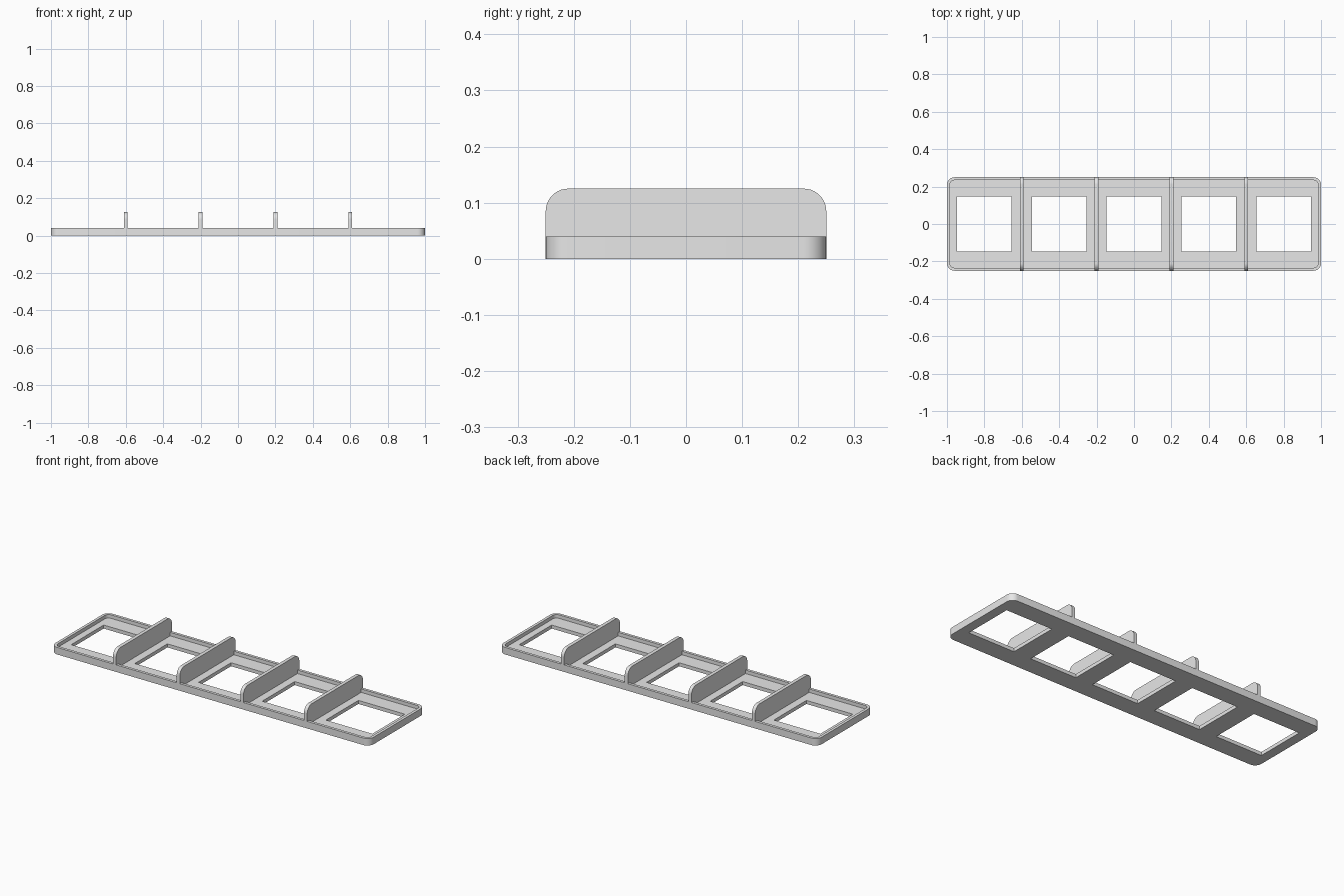
import bpy, bmesh, math
from mathutils import Matrix, Vector

LENGTH, DEPTH, BASE_H = 2.0, 0.5, 0.04
FLOOR, RIM, CORNER = 0.02, 0.016, 0.04
CELLS, WINDOW = 5, 0.292
PITCH = LENGTH / CELLS
DIVIDER_T, DIVIDER_TOP = 0.02, 0.125

cube = bpy.data.objects.get("Cube")
if cube:
    bpy.data.objects.remove(cube, do_unlink=True)

grey = bpy.data.materials.new("light grey plastic")
grey.use_nodes = True
grey.diffuse_color = (0.8, 0.8, 0.8, 1)
grey.node_tree.nodes["Principled BSDF"].inputs["Base Color"].default_value = grey.diffuse_color


def rounded_rect(w, h, radii, steps=10):
    """Outline counter-clockwise from the upper right corner, one radius per corner."""
    pts = []
    signs = [(1, 1), (-1, 1), (-1, -1), (1, -1)]
    for i, ((sx, sy), r) in enumerate(zip(signs, radii)):
        cx, cy = sx * (w / 2 - r), sy * (h / 2 - r)
        for k in range(steps + 1 if r else 1):
            a = math.radians(90 * (i + k / steps))
            pts.append((cx + r * math.cos(a), cy + r * math.sin(a)))
    return pts


def prism(name, outline, height, matrix):
    """Extrude an outline along its local z axis."""
    bm = bmesh.new()
    face = bm.faces.new([bm.verts.new((x, y, 0)) for x, y in outline])
    top = bmesh.ops.extrude_face_region(bm, geom=[face])
    verts = [g for g in top["geom"] if isinstance(g, bmesh.types.BMVert)]
    bmesh.ops.translate(bm, vec=Vector((0, 0, height)), verts=verts)
    bmesh.ops.recalc_face_normals(bm, faces=bm.faces)
    bm.transform(matrix)
    mesh = bpy.data.meshes.new(name)
    bm.to_mesh(mesh)
    bm.free()
    mesh.materials.append(grey)
    obj = bpy.data.objects.new(name, mesh)
    bpy.context.collection.objects.link(obj)
    return obj


def activate(obj):
    bpy.ops.object.select_all(action="DESELECT")
    obj.select_set(True)
    bpy.context.view_layer.objects.active = obj


def cut(target, cutter):
    """Subtract the cutter and remove it."""
    cutter.hide_render = True
    mod = target.modifiers.new("cut", "BOOLEAN")
    mod.operation, mod.solver, mod.object = "DIFFERENCE", "EXACT", cutter
    activate(target)
    bpy.ops.object.modifier_apply(modifier=mod.name)
    bpy.data.objects.remove(cutter, do_unlink=True)


def smooth(obj):
    activate(obj)
    bpy.ops.object.shade_smooth_by_angle(angle=math.radians(30))


# Tray with a shallow recess inside a thin rim
tray = prism("tray", rounded_rect(LENGTH, DEPTH, [CORNER] * 4), BASE_H, Matrix())
recess = rounded_rect(LENGTH - 2 * RIM, DEPTH - 2 * RIM, [CORNER - RIM] * 4)
cut(tray, prism("recess_cutter", recess, BASE_H, Matrix.Translation((0, 0, FLOOR))))

# Square window through the floor of each cell
for i in range(CELLS):
    x = (i - (CELLS - 1) / 2) * PITCH
    square = rounded_rect(WINDOW, WINDOW, [0] * 4)
    cut(tray, prism("window_cutter", square, 0.1, Matrix.Translation((x, 0, -0.04))))
smooth(tray)

# Upright dividers with rounded top corners, standing on the floor
upright = Matrix(((0, 0, 1, 0), (1, 0, 0, 0), (0, 1, 0, 0), (0, 0, 0, 1)))
div_h = DIVIDER_TOP - FLOOR
for i in range(1, CELLS):
    x = i * PITCH - LENGTH / 2 - DIVIDER_T / 2
    outline = rounded_rect(DEPTH, div_h, [CORNER, CORNER, 0, 0])
    place = Matrix.Translation((x, 0, FLOOR + div_h / 2)) @ upright
    smooth(prism(f"divider_{i}", outline, DIVIDER_T, place))
